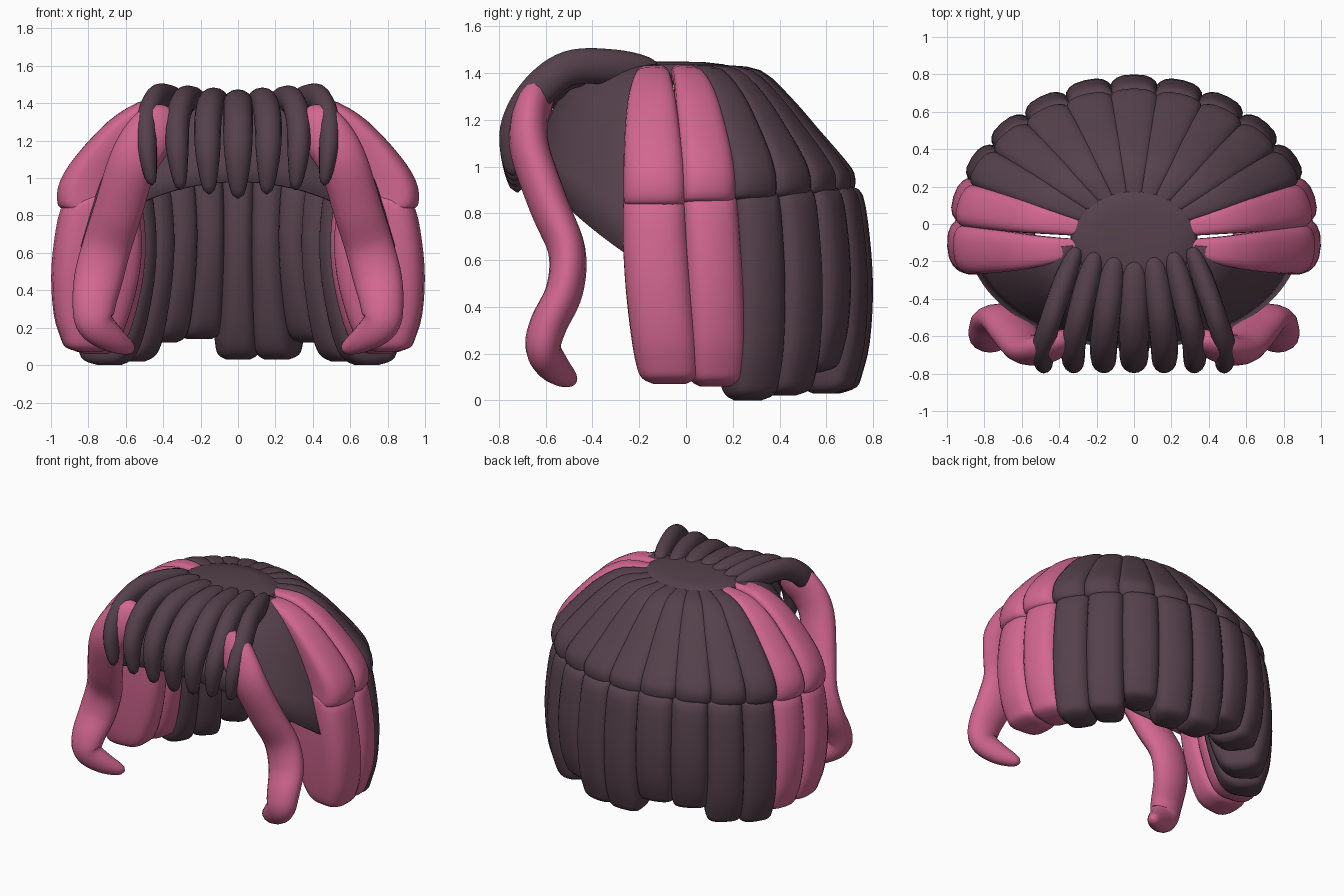
import bpy, bmesh, math
from mathutils import Vector

if "Cube" in bpy.data.objects:
    bpy.data.objects.remove(bpy.data.objects["Cube"])

CY = -0.08  # centre of the crown in y


def material(name, rgb):
    m = bpy.data.materials.new(name)
    m.diffuse_color = (*rgb, 1)
    m.use_nodes = True
    m.node_tree.nodes["Principled BSDF"].inputs["Base Color"].default_value = m.diffuse_color
    return m


DARK = material("dark plum", (0.092, 0.053, 0.071))
PINK = material("pink", (0.64, 0.135, 0.275))


def skin(name, rings, mat, closed=True):
    """Join rings of points into a surface; closed rings get end caps."""
    bm = bmesh.new()
    vs = [[bm.verts.new(p) for p in ring] for ring in rings]
    n = len(rings[0])
    for a, b in zip(vs, vs[1:]):
        for j in range(n if closed else n - 1):
            k = (j + 1) % n
            bm.faces.new((a[j], a[k], b[k], b[j]))
    if closed:
        bm.faces.new(vs[0])
        bm.faces.new(vs[-1])
    bmesh.ops.recalc_face_normals(bm, faces=bm.faces)
    me = bpy.data.meshes.new(name)
    bm.to_mesh(me)
    bm.free()
    me.materials.append(mat)
    ob = bpy.data.objects.new(name, me)
    bpy.context.collection.objects.link(ob)
    return ob


def spline(pts, steps=6):
    """Catmull-Rom samples through tuples of any length."""
    p = [pts[0]] + list(pts) + [pts[-1]]
    out = []
    for i in range(1, len(p) - 2):
        for s in range(steps):
            t = s / steps
            out.append([0.5 * (2 * b + (c - a) * t + (2 * a - 5 * b + 4 * c - d) * t * t
                               + (3 * b - a - 3 * c + d) * t ** 3)
                        for a, b, c, d in zip(p[i - 1], p[i], p[i + 1], p[i + 2])])
    out.append(list(pts[-1]))
    return out


def spow(v, e):
    return math.copysign(abs(v) ** e, v)


def lock(name, stations, t0, t1, a, b, mat, n=24):
    """Wedge-shaped lock; station = outer r, outer z, inner r, inner z, width, lean."""
    mid, half = (t0 + t1) / 2, (t1 - t0) / 2
    rings = []
    for ro, zo, ri, zi, w, lean in spline(stations, 3):
        ring = []
        for j in range(n):
            f = 2 * math.pi * j / n
            t = math.radians(mid + lean + half * w * spow(math.cos(f), 0.7))
            s = (spow(math.sin(f), 0.5) + 1) / 2
            r, z = ri + (ro - ri) * s, zi + (zo - zi) * s
            ring.append((a * r * math.cos(t), CY + b * r * math.sin(t), z))
        rings.append(ring)
    return skin(name, rings, mat)


def tube(name, pts, ref, mat, n=16):
    """Rounded strand; point = x, y, z, radius along ref, radius across ref."""
    sm = spline(pts, 7)
    pos = [Vector(s[:3]) for s in sm]
    rings = []
    for i, s in enumerate(sm):
        tan = (pos[min(i + 1, len(pos) - 1)] - pos[max(i - 1, 0)]).normalized()
        v = tan.cross(ref).normalized()
        u = v.cross(tan)
        x = abs(2 * i / (len(sm) - 1) - 1)
        k = max(0.12, math.sqrt(1 - x ** 14))  # round the two ends
        rings.append([pos[i] + u * s[3] * k * math.cos(2 * math.pi * j / n)
                      + v * s[4] * k * math.sin(2 * math.pi * j / n) for j in range(n)])
    return skin(name, rings, mat)


# crown: shallow domed disc
rings = []
for r, z in ((0.9, 1.35), (1.0, 1.39), (0.99, 1.42), (0.93, 1.437), (0.6, 1.447), (0.1, 1.45)):
    rings.append([(0.34 * r * math.cos(math.tau * j / 40), CY + 0.265 * r * math.sin(math.tau * j / 40), z)
                  for j in range(40)])
skin("crown", rings, DARK)

# front cap: thin shell from the crown to the hairline
rings = []
for i in range(11):
    k = i / 10
    ring = []
    for j in range(41):
        t = math.radians(-172 + 164 * j / 40)
        s = abs(math.sin(t))
        rim = 0.545 + 0.435 * s ** 1.4
        ring.append(((0.33 + 0.55 * k) * math.cos(t), CY - (0.255 + 0.325 * k) * s,
                     rim + (1.43 - rim) * (1 - k ** 2.5)))
    rings.append(ring)
cap = skin("front_cap", rings, DARK, closed=False)
mod = cap.modifiers.new("thickness", 'SOLIDIFY')
mod.thickness = 0.015
mod.offset = 0

# ring of locks: two pink on each side, nine dark around the back
edges = [-14, 5.5] + [22 + 136 / 9 * i for i in range(10)] + [174.5, 194]
ends = [0.07, 0.06, 0.0, 0.02, 0.12, 0.03, 0.03, 0.14, 0.12, 0.02, 0.0, 0.06, 0.07]
leans = {0: 5, 1: 3, 11: -3, 12: -5}
# outer r, outer z, inner r, inner z, width, share of the rim and slope shifts
upper = [(0.29, 1.435, 0.29, 1.36, 1.2, 0, 0), (0.5, 1.42, 0.45, 1.32, 1.2, 0, 0.2),
         (0.67, 1.325, 0.58, 1.22, 1.2, 0, 0.9), (0.81, 1.2, 0.66, 1.1, 1.18, 0, 1),
         (0.94, 1.06, 0.7, 0.98, 1.16, 0.4, 0.8), (1.0, 0.96, 0.7, 0.9, 1.15, 0.8, 0.3),
         (1.0, 0.875, 0.7, 0.86, 1.14, 1, 0), (0.96, 0.85, 0.72, 0.85, 1.05, 1, 0)]
# outer r, inner r, width, fraction of the way down
lower = [(0.89, 0.62, 1.0, 0.0), (0.95, 0.55, 1.14, 0.04), (0.985, 0.515, 1.18, 0.25),
         (1.0, 0.53, 1.18, 0.5), (0.985, 0.58, 1.15, 0.75), (0.95, 0.63, 1.1, 0.9),
         (0.92, 0.68, 0.96, 0.97), (0.84, 0.74, 0.6, 1.0)]
for i, end in enumerate(ends):
    mat = PINK if i in (0, 1, 11, 12) else DARK
    sn = math.sin(math.radians((edges[i] + edges[i + 1]) / 2))
    rim, slope = 0.045 * sn - 0.015, 0.02 - 0.06 * sn * sn
    ow = 0.95 if i in (0, 12) else 1.0
    fan = {0: -7, 12: 7}.get(i, 0)  # front locks spread forward at the crown
    st = [(ro, zo + rim * p + slope * q, ri, zi + rim * p + slope * q, w * ow, fan * (1 - ro) / 0.71)
          for ro, zo, ri, zi, w, p, q in upper]
    lock(f"upper_lock_{i}", st, edges[i], edges[i + 1], 0.965, 0.80, mat)
    top = 0.885 + rim
    st = [(ro, top + (end - top) * f, ri, top + (end - top) * f + 0.11 * (1 - f) ** 8,
           w * ow, leans.get(i, 0) * f ** 1.5) for ro, ri, w, f in lower]
    lock(f"lower_lock_{i}", st, edges[i], edges[i + 1], 1.0, 0.88, mat)

# bangs: seven strands arching forward over the hairline
for i in range(-3, 4):
    k, sg = abs(i) / 3, (1 if i >= 0 else -1)
    w = 0.08 - 0.022 * k
    path = [(0.30, -0.19 + 0.07 * k, 1.405, 0.75), (0.37, -0.33 + 0.03 * k, 1.4 + 0.025 * k, 1),
            (0.44, -0.5, 1.38 + 0.04 * k, 1), (0.485, -0.645, 1.28 + 0.03 * k, 1),
            (0.485, -0.73, 1.12 + 0.03 * k, 0.9), (0.46, -0.72 - 0.02 * k, 0.89 + 0.07 * k, 0.5)]
    tube(f"bang_{i + 3}", [(sg * x * k, y, z, w * r, 0.075 * r) for x, y, z, r in path],
         Vector((1, 0, 0)), DARK)

# long wavy side strands in front: depth radius, then side radius
strand = [(0.34, -0.60, 1.34, 0.06, 0.09), (0.42, -0.64, 1.28, 0.075, 0.13),
          (0.50, -0.67, 1.19, 0.08, 0.135), (0.57, -0.665, 1.06, 0.085, 0.13),
          (0.64, -0.585, 0.83, 0.085, 0.13), (0.70, -0.51, 0.64, 0.08, 0.13),
          (0.745, -0.52, 0.47, 0.08, 0.13), (0.77, -0.59, 0.32, 0.08, 0.115),
          (0.76, -0.61, 0.22, 0.075, 0.10), (0.67, -0.56, 0.14, 0.065, 0.075),
          (0.56, -0.48, 0.08, 0.045, 0.045)]
for sg, side in ((1, "right"), (-1, "left")):
    tube(f"side_strand_{side}", [(sg * p[0], *p[1:]) for p in strand], Vector((0, 1, 0)), PINK)

# smooth shading with kept creases
for ob in bpy.context.collection.objects:
    ob.select_set(True)
bpy.context.view_layer.objects.active = cap
bpy.ops.object.shade_smooth_by_angle(angle=math.radians(45))
